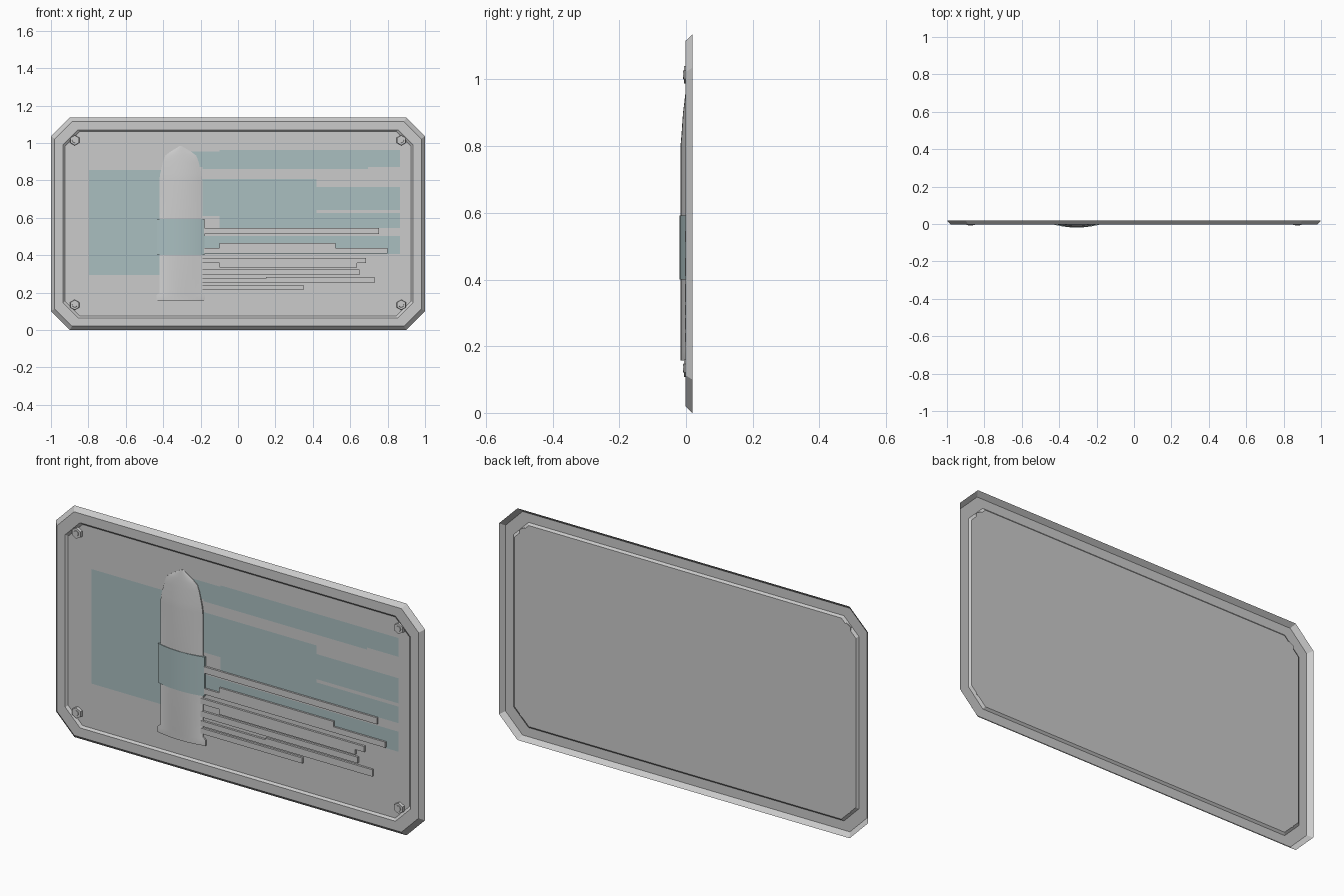
import bpy, bmesh, math
from mathutils import Matrix

if "Cube" in bpy.data.objects:
    bpy.data.objects.remove(bpy.data.objects["Cube"])

PANEL = 0.007          # depth of the recessed panel
CX, CZ = -0.306, 0.5675

teal = bpy.data.materials.new("teal")
teal.diffuse_color = (0.40, 0.52, 0.53, 1)
teal.use_nodes = True
teal.node_tree.nodes["Principled BSDF"].inputs["Base Color"].default_value = teal.diffuse_color


def add_object(name, bm, mat=None, smooth=False):
    mesh = bpy.data.meshes.new(name)
    bm.to_mesh(mesh)
    bm.free()
    ob = bpy.data.objects.new(name, mesh)
    bpy.context.collection.objects.link(ob)
    if mat:
        mesh.materials.append(mat)
    if smooth:
        bpy.ops.object.select_all(action='DESELECT')
        ob.select_set(True)
        bpy.context.view_layer.objects.active = ob
        bpy.ops.object.shade_smooth_by_angle(angle=math.radians(35))
    return ob


def rect(bm, x0, x1, z0, z1, y):
    return bm.faces.new([bm.verts.new((x, y, z)) for x, z in
                         ((x0, z0), (x1, z0), (x1, z1), (x0, z1))])


def octagon(bm, inset, chamfer, y):
    w, h, c = 1 - inset, CZ - inset, chamfer
    pts = [(-w + c, -h), (w - c, -h), (w, -h + c), (w, h - c),
           (w - c, h), (-w + c, h), (-w, h - c), (-w, -h + c)]
    return [bm.verts.new((x, y, CZ + z)) for x, z in pts]


# Plate: open-backed shell with sloped rim and recessed panel
bm = bmesh.new()
loops = [octagon(bm, *a) for a in ((0, 0.1, 0.019), (0.02, 0.093, -0.002),
                                   (0.065, 0.08, -0.002), (0.075, 0.078, PANEL))]
for a, b in zip(loops, loops[1:]):
    for i in range(8):
        j = (i + 1) % 8
        bm.faces.new((a[i], a[j], b[j], b[i]))
bm.faces.new(loops[-1])
add_object("plate", bm)

# Flat teal inlays (x0, x1, z0, z1)
bm = bmesh.new()
for r in ((-0.797, -0.40, 0.294, 0.855),
          (-0.25, -0.10, 0.87, 0.955), (-0.10, 0.866, 0.87, 0.962), (-0.19, 0.695, 0.86, 0.87),
          (-0.22, 0.42, 0.626, 0.807), (0.42, 0.866, 0.642, 0.765),
          (-0.10, 0.866, 0.545, 0.626), (-0.22, -0.10, 0.61, 0.626),
          (-0.20, 0.866, 0.405, 0.503)):
    rect(bm, *r, PANEL - 0.001)
add_object("teal_inlay", bm, teal)

# Raised horizontal streaks
bm = bmesh.new()
for x0, x1, z0, z1 in ((-0.20, 0.755, 0.513, 0.545), (-0.10, 0.52, 0.438, 0.464),
                       (-0.20, 0.80, 0.41, 0.438), (-0.20, 0.685, 0.358, 0.386),
                       (-0.10, 0.636, 0.333, 0.358), (-0.20, 0.65, 0.294, 0.324),
                       (0.15, 0.73, 0.276, 0.284), (-0.20, 0.73, 0.25, 0.276),
                       (-0.20, 0.35, 0.213, 0.24)):
    front = rect(bm, x0, x1, z0, z1, -0.003)
    ext = bmesh.ops.extrude_face_region(bm, geom=[front], use_keep_orig=True)
    back = [g for g in ext["geom"] if isinstance(g, bmesh.types.BMVert)]
    bmesh.ops.translate(bm, verts=back, vec=(0, PANEL + 0.003, 0))
bmesh.ops.recalc_face_normals(bm, faces=bm.faces)
add_object("streaks", bm)


def half_round(name, rows, mat=None, n=12):
    """Shallow domed relief: rows of (z, half width, crown y, edge y)."""
    bm = bmesh.new()
    grid = []
    for z, w, crown, edge in rows:
        row = [(-w, PANEL)]
        for i in range(n + 1):
            t = -1 + 2 * i / n
            row.append((w * t, edge + (crown - edge) * (1 - t * t)))
        row.append((w, PANEL))
        grid.append([bm.verts.new((CX + x, y, z)) for x, y in row])
    for a, b in zip(grid, grid[1:]):
        for i in range(len(a) - 1):
            bm.faces.new((a[i], a[i + 1], b[i + 1], b[i]))
    bm.faces.new(grid[0][::-1])
    bm.faces.new(grid[-1])
    add_object(name, bm, mat, smooth=True)


# Upright relief: flared foot, straight body, tapered pointed tip
half_round("upright_body", ((0.157, 0.130, -0.016, 0.000), (0.185, 0.130, -0.016, 0.000),
                            (0.198, 0.115, -0.0165, 0.000), (0.80, 0.115, -0.0165, 0.000),
                            (0.835, 0.110, -0.0135, 0.001), (0.90, 0.095, -0.009, 0.002),
                            (0.932, 0.083, -0.005, 0.003), (0.95, 0.060, -0.003, 0.004),
                            (0.984, 0.004, 0.003, 0.005)))
half_round("upright_band", ((0.40, 0.127, -0.019, -0.002), (0.592, 0.127, -0.019, -0.002)), teal)

# Corner bolts: hex nut with a round stud
for sx in (-1, 1):
    for z in (0.134, 1.014):
        bm = bmesh.new()
        for segs, r1, r2, y in ((6, 0.028, 0.026, -0.006), (12, 0.016, 0.013, -0.009)):
            mat = (Matrix.Translation((sx * 0.873, (PANEL + y) / 2, z))
                   @ Matrix.Rotation(math.radians(90), 4, 'X')
                   @ Matrix.Rotation(math.radians(30 if segs == 12 else 0), 4, 'Z'))
            bmesh.ops.create_cone(bm, cap_ends=True, segments=segs, radius1=r1,
                                  radius2=r2, depth=PANEL - y, matrix=mat)
        add_object("corner_bolt", bm)
